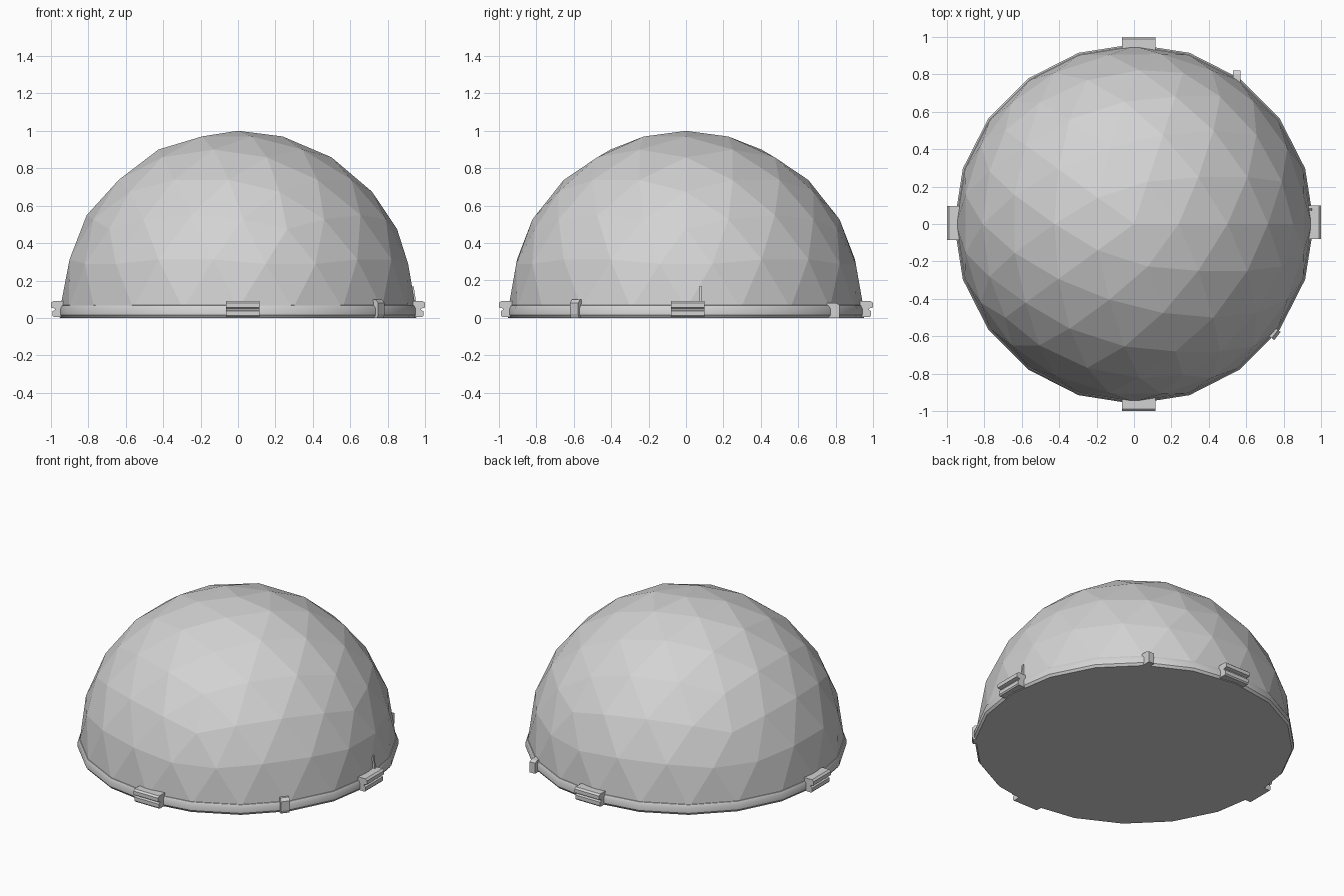
import bpy
import bmesh
from math import pi, radians
from mathutils import Matrix, Vector

cube = bpy.data.objects.get("Cube")
if cube:
    bpy.data.objects.remove(cube, do_unlink=True)

GREY = (0.65, 0.65, 0.65, 1)
grey = bpy.data.materials.new("light_grey")
grey.use_nodes = True
grey.diffuse_color = GREY
shader = next(n for n in grey.node_tree.nodes if n.type == "BSDF_PRINCIPLED")
shader.inputs["Base Color"].default_value = GREY

RADIUS = 0.95
BASE = 0.05


def finish(bm, name, smooth_angle=None):
    bmesh.ops.recalc_face_normals(bm, faces=bm.faces[:])
    mesh = bpy.data.meshes.new(name)
    bm.to_mesh(mesh)
    bm.free()
    mesh.materials.append(grey)
    obj = bpy.data.objects.new(name, mesh)
    bpy.context.collection.objects.link(obj)
    if smooth_angle:
        bpy.ops.object.select_all(action="DESELECT")
        obj.select_set(True)
        bpy.context.view_layer.objects.active = obj
        bpy.ops.object.shade_smooth_by_angle(angle=radians(smooth_angle))
    return obj


def place(obj, angle, along=0.0):
    """Turn a part made facing +x round the dome, then slide it sideways."""
    turn = Matrix.Rotation(radians(angle), 4, "Z")
    obj.matrix_world = turn @ Matrix.Translation((0, along, 0))


def bar(name, profile, width):
    """Extrude a radius/height profile sideways into a solid bar."""
    bm = bmesh.new()
    face = bm.faces.new([bm.verts.new((r, -width / 2, z)) for r, z in profile])
    out = bmesh.ops.extrude_face_region(bm, geom=[face], use_keep_orig=True)
    moved = [v for v in out["geom"] if isinstance(v, bmesh.types.BMVert)]
    bmesh.ops.translate(bm, verts=moved, vec=(0, width, 0))
    return finish(bm, name)


# Faceted geodesic dome, closed at the floor
bm = bmesh.new()
bmesh.ops.create_icosphere(bm, subdivisions=3, radius=RADIUS)
lower = [v for v in bm.verts if v.co.z < -0.08]
bmesh.ops.delete(bm, geom=lower, context="VERTS")
bmesh.ops.translate(bm, verts=bm.verts[:], vec=(0, 0, BASE))
rim = [e for e in bm.edges if e.is_boundary]
skirt = bmesh.ops.extrude_edge_only(bm, edges=rim)["geom"]
for v in skirt:
    if isinstance(v, bmesh.types.BMVert):
        v.co.z = 0
bmesh.ops.holes_fill(bm, edges=[e for e in bm.edges if e.is_boundary], sides=0)
finish(bm, "dome_shell")

# Rounded base ring with the same twenty sides
bm = bmesh.new()
ring_profile = [(0.90, 0.0), (0.950, 0.0), (0.961, 0.015), (0.961, 0.05),
                (0.952, 0.067), (0.935, 0.072), (0.90, 0.06)]
verts = [bm.verts.new((r, 0, z)) for r, z in ring_profile]
edges = [bm.edges.new((verts[i - 1], verts[i])) for i in range(len(verts))]
bmesh.ops.spin(bm, geom=verts + edges, cent=(0, 0, 0), axis=(0, 0, 1),
               angle=2 * pi, steps=20)
bmesh.ops.remove_doubles(bm, verts=bm.verts[:], dist=0.0005)
finish(bm, "base_ring", 30)

# Four grooved clips on the ring
clip_profile = [(0.91, 0.004), (0.983, 0.004), (0.990, 0.012), (0.990, 0.036),
                (0.978, 0.042), (0.978, 0.050), (1.0, 0.056), (1.0, 0.080),
                (0.988, 0.090), (0.91, 0.090)]
for side, angle, along in (("front", -90, 0.025), ("back", 90, -0.025),
                           ("left", 0, 0.010), ("right", 180, -0.005)):
    place(bar(side + "_clip", clip_profile, 0.18), angle, along)

# Two small ring joints
joint_profile = [(0.90, 0.0), (0.965, 0.0), (0.972, 0.02), (0.972, 0.08),
                 (0.955, 0.098), (0.90, 0.098)]
place(bar("front_joint", joint_profile, 0.055), -38)
back_joint = bar("back_joint", [(0.74, 0.0), (0.82, 0.0), (0.82, 0.07),
                                (0.80, 0.08), (0.74, 0.08)], 0.04)
back_joint.matrix_world = (Matrix.Translation((0.55, 0, 0))
                           @ Matrix.Rotation(radians(90), 4, "Z"))

# Thin sliver standing above the left clip
place(bar("left_sliver", [(0.93, 0.08), (0.952, 0.08), (0.938, 0.17),
                          (0.932, 0.17)], 0.012), 0, 0.078)
